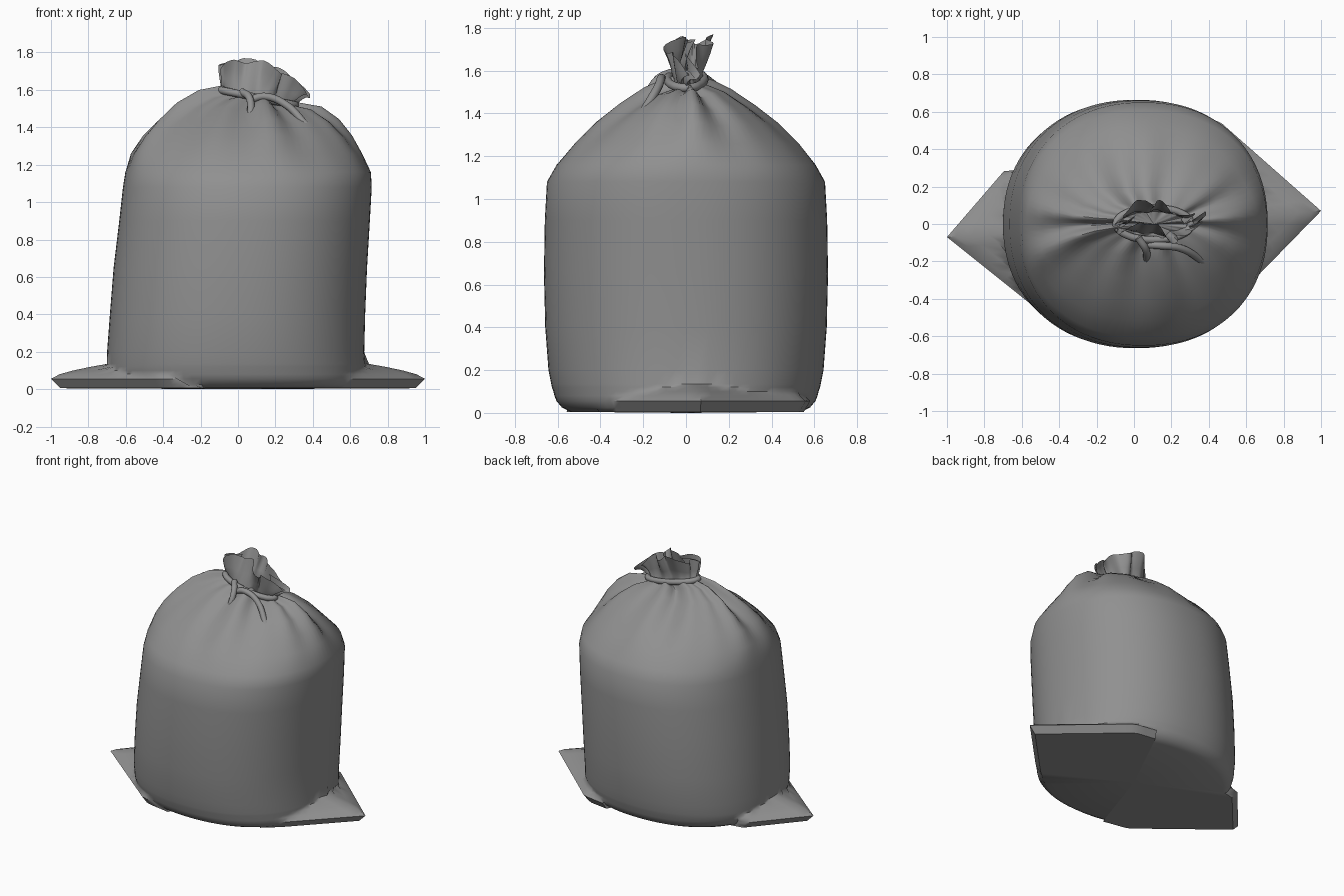
import bpy, bmesh
from math import sin, cos, pi, atan2, hypot
from mathutils import Vector

if "Cube" in bpy.data.objects:
    bpy.data.objects.remove(bpy.data.objects["Cube"])

N = 96
T0 = atan2(0.07, 1.0)
# outlines of the two flat corner ears of the base
EARS = [[(0.25, 0.585), (0.45, 0.555), (1.0, 0.07), (0.61, -0.33), (0.49, -0.43)],
        [(-0.60, 0.30), (-0.685, 0.295), (-1.0, -0.07), (-0.40, -0.55), (-0.18, -0.59)]]


def wave(t):
    return 0.5 * sin(9 * t + 0.6) + 0.35 * sin(5 * t + 2) + 0.3 * sin(13 * t)


def sgnpow(v, e):
    return abs(v) ** e * (1 if v >= 0 else -1)


def ear_radius(t):
    """Distance from the centre to the ear outline in direction t."""
    d, best = Vector((cos(t), sin(t))), 0
    for ear in EARS:
        for p, q in zip(ear, ear[1:]):
            a, e = Vector(p), Vector(q) - Vector(p)
            den = d.x * e.y - d.y * e.x
            if abs(den) < 1e-9:
                continue
            r = (a.x * e.y - a.y * e.x) / den
            u = (a.x * d.y - a.y * d.x) / den
            if r > 0 and -1e-6 <= u <= 1 + 1e-6:
                best = max(best, r)
    return best


def ear_scale(z):
    if z > 0.15:
        return 0
    return 0.945 + z if z < 0.055 else 1 - 0.3 * ((z - 0.055) / 0.08) ** 1.6


# body profile: z, xmin, xmax, half depth
LEVELS = [
    (0.005, -.64, .64, .54), (0.025, -.67, .67, .58), (0.055, -.69, .68, .605),
    (0.08, -.695, .68, .615), (0.10, -.70, .68, .62), (0.12, -.70, .68, .627),
    (0.135, -.70, .68, .63), (0.20, -.70, .675, .643), (0.40, -.685, .68, .658),
    (0.65, -.665, .69, .664), (0.90, -.635, .705, .66), (1.08, -.615, .715, .65),
    (1.16, -.603, .71, .605), (1.26, -.575, .655, .52), (1.35, -.51, .59, .418),
    (1.43, -.425, .51, .303), (1.50, -.32, .41, .188), (1.535, -.20, .33, .11),
    (1.555, -.08, .29, .065),
]

bm = bmesh.new()
rows = []
for z, x0, x1, b in LEVELS:
    row = []
    e = 2 / 2.2 if z < 1.2 else 1.0
    pleat = 0.14 * max(0, (z - 1.12) / 0.435) ** 2
    tilt = -0.22 * max(0, (z - 1.47) / 0.085) ** 2
    for i in range(N):
        t = T0 + 2 * pi * i / N
        w = pleat * wave(t)
        x = (x0 + x1) / 2 + (x1 - x0) / 2 * (1 + w) * sgnpow(cos(t), e)
        y = 0.08 * pleat + b * (1 + w) * sgnpow(sin(t), e)
        r = ear_radius(t) * ear_scale(z)
        if r > hypot(x, y):
            x, y = r * cos(t), r * sin(t)
        row.append(bm.verts.new((x, y, z + tilt * (x - 0.1) + 0.2 * w)))
    rows.append(row)
neck = len(rows) - 1

# gathered, crumpled ruffle above the tie, open at the top
for f in (0.2, 0.45, 0.72, 1.0):
    row = []
    for i in range(N):
        t = T0 + 2 * pi * i / N
        k = 1 + (0.14 + 0.3 * f) * wave(t)
        a, b = 0.175 + 0.055 * f ** 0.6, 0.055 + 0.015 * f
        x = 0.105 + 0.035 * f + a * min(k, 1.07) * cos(t)
        y = 0.025 * f + b * k * sin(t) + 0.045 * f * sin(17 * x + 0.4)
        low = 1.555 - 0.22 * (x - 0.1)
        rim = 1.755 - 1.7 * max(0, x - 0.05) ** 2 - 1.5 * max(0, 0.05 - x) ** 2
        rim += 0.015 * sin(7 * t)
        row.append(bm.verts.new((x, y, low + (rim - low) * f)))
    rows.append(row)

for lo, hi in zip(rows, rows[1:]):
    for i in range(N):
        j = (i + 1) % N
        bm.faces.new((lo[i], lo[j], hi[j], hi[i]))
# flat underside, and the closed throat inside the ruffle
base = bm.verts.new((0, 0, 0))
throat = bm.verts.new((0.105, 0, 1.55))
for i in range(N):
    j = (i + 1) % N
    bm.faces.new((rows[0][j], rows[0][i], base))
    bm.faces.new((rows[neck][i], rows[neck][j], throat))
me = bpy.data.meshes.new("sack")
bm.to_mesh(me)
bm.free()
sack = bpy.data.objects.new("sack", me)
bpy.context.collection.objects.link(sack)


def rope(name, pts, closed=False, radius=0.02):
    cu = bpy.data.curves.new(name, 'CURVE')
    cu.dimensions = '3D'
    cu.bevel_depth, cu.bevel_resolution, cu.resolution_u = radius, 4, 6
    cu.use_fill_caps = True
    sp = cu.splines.new('BEZIER')
    sp.bezier_points.add(len(pts) - 1)
    for bp, p in zip(sp.bezier_points, pts):
        bp.co = p
        bp.handle_left_type = bp.handle_right_type = 'AUTO'
    sp.use_cyclic_u = closed
    ob = bpy.data.objects.new(name, cu)
    bpy.context.collection.objects.link(ob)
    return ob


# cord round the neck and its two hanging ends
ring = []
for i in range(16):
    t = 2 * pi * i / 16
    x = 0.105 + 0.2 * cos(t)
    ring.append((x, 0.085 * sin(t), 1.56 - 0.2 * (x - 0.1)))
ropes = [
    rope("neck_cord", ring, True),
    rope("short_cord_end", [(0.02, -.07, 1.59), (0.06, -.13, 1.56), (0.07, -.195, 1.455)]),
    rope("long_cord_end", [(0.06, -.11, 1.545), (0.14, -.115, 1.565),
                           (0.25, -.13, 1.525), (0.37, -.20, 1.405)]),
]

bpy.ops.object.select_all(action='DESELECT')
for ob in ropes:
    ob.select_set(True)
bpy.context.view_layer.objects.active = ropes[0]
bpy.ops.object.convert(target='MESH')
sack.select_set(True)
bpy.context.view_layer.objects.active = sack
bpy.ops.object.shade_smooth_by_angle(angle=0.9)

# dark grey cloth
cloth = bpy.data.materials.new("dark_cloth")
cloth.diffuse_color = (0.28, 0.28, 0.28, 1)
cloth.use_nodes = True
cloth.node_tree.nodes["Principled BSDF"].inputs["Base Color"].default_value = cloth.diffuse_color
for ob in bpy.context.selected_objects:
    ob.data.materials.append(cloth)
